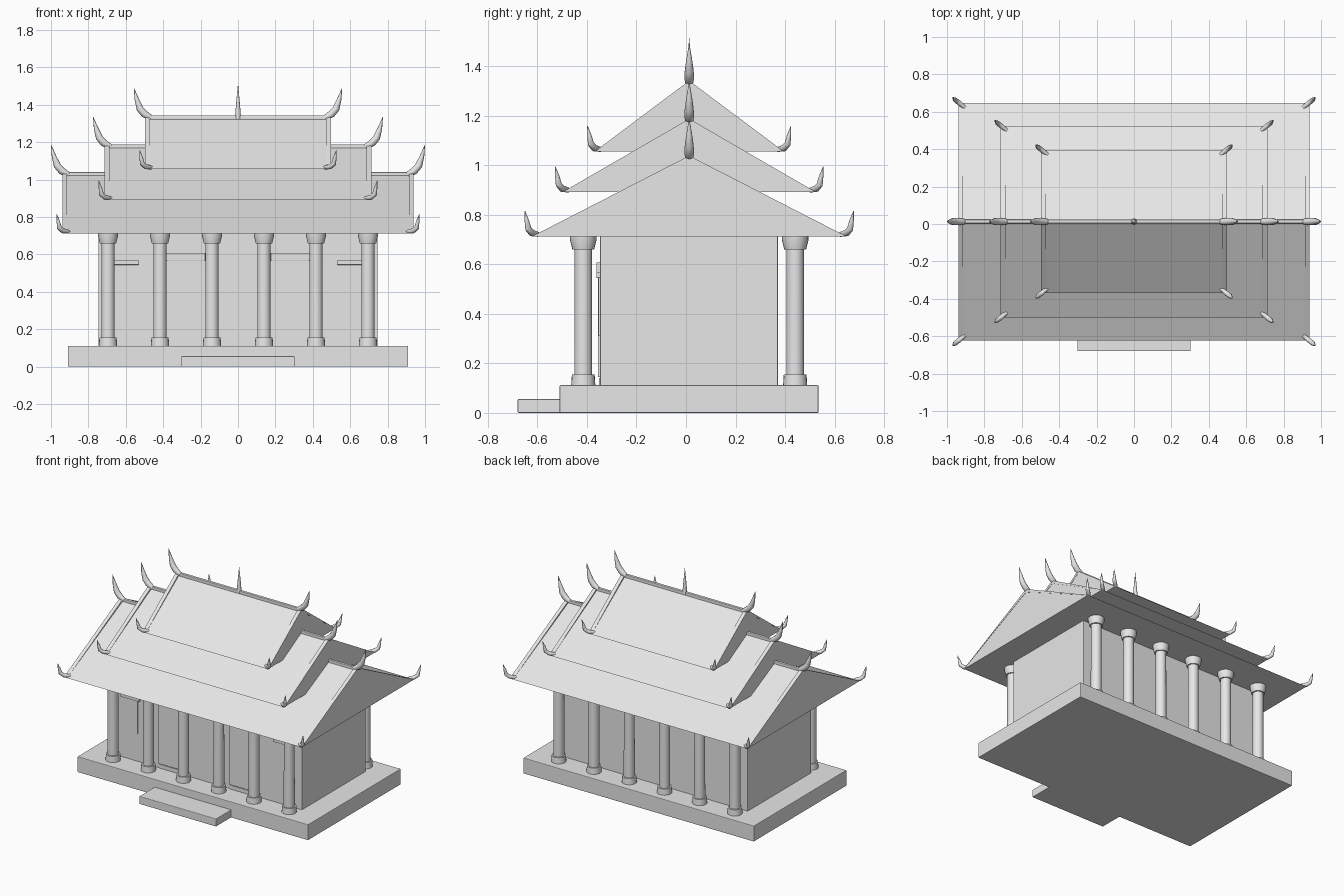
import bpy
import bmesh
from mathutils import Vector

cube = bpy.data.objects.get("Cube")
if cube:
    bpy.data.objects.remove(cube, do_unlink=True)

stone = bpy.data.materials.new("pale_grey")
stone.use_nodes = True
grey = (0.8, 0.8, 0.8, 1.0)
stone.diffuse_color = grey
stone.node_tree.nodes["Principled BSDF"].inputs["Base Color"].default_value = grey

CY = 0.013  # the hall is centred slightly behind the step


def add_object(name, bm, smooth=False):
    bmesh.ops.recalc_face_normals(bm, faces=bm.faces)
    mesh = bpy.data.meshes.new(name)
    bm.to_mesh(mesh)
    bm.free()
    mesh.materials.append(stone)
    obj = bpy.data.objects.new(name, mesh)
    bpy.context.collection.objects.link(obj)
    if smooth:
        bpy.ops.object.select_all(action='DESELECT')
        obj.select_set(True)
        bpy.context.view_layer.objects.active = obj
        bpy.ops.object.shade_smooth_by_angle(angle=0.7)
    return obj


def box(name, x, y, z, bevel=0.0):
    """Box between the (low, high) pairs on each axis."""
    bm = bmesh.new()
    bmesh.ops.create_cube(bm, size=1)
    for v in bm.verts:
        v.co = [a + (b - a) * (c + 0.5) for (a, b), c in zip((x, y, z), v.co)]
    obj = add_object(name, bm)
    if bevel:
        mod = obj.modifiers.new("soft_edges", 'BEVEL')
        mod.width = bevel
        mod.segments = 2
    return obj


def prism(name, outline, x0, x1):
    """Extrude a (y, z) outline along x."""
    bm = bmesh.new()
    face = bm.faces.new([bm.verts.new((x0, y, z)) for y, z in outline])
    geom = bmesh.ops.extrude_face_region(bm, geom=[face])["geom"]
    moved = [g for g in geom if isinstance(g, bmesh.types.BMVert)]
    bmesh.ops.translate(bm, verts=moved, vec=(x1 - x0, 0, 0))
    return add_object(name, bm)


def lathe(name, profile, x, y, sides=20):
    """Turn a (radius, z) profile about a vertical axis."""
    bm = bmesh.new()
    verts = [bm.verts.new((x + r, y, z)) for r, z in profile]
    edges = [bm.edges.new(pair) for pair in zip(verts, verts[1:])]
    bmesh.ops.spin(bm, geom=verts + edges, cent=(x, y, 0), axis=(0, 0, 1),
                   angle=6.2831853, steps=sides)
    bmesh.ops.remove_doubles(bm, verts=bm.verts, dist=0.0002)
    return add_object(name, bm, smooth=True)


def horn(name, start, steps, radii, sides=10):
    """Tapered tube swept through a list of offsets from start."""
    points = [Vector(start) + Vector(s) for s in steps]
    bm = bmesh.new()
    rings = []
    for i, (p, r) in enumerate(zip(points, radii)):
        tangent = points[min(i + 1, len(points) - 1)] - points[max(i - 1, 0)]
        turn = tangent.to_track_quat('Z', 'Y').to_matrix().to_4x4()
        ring = bmesh.ops.create_circle(bm, segments=sides, radius=r)["verts"]
        bmesh.ops.transform(bm, matrix=turn, verts=ring)
        bmesh.ops.translate(bm, vec=p, verts=ring)
        rings.append(ring)
    for a, b in zip(rings, rings[1:]):
        # align rings so the tube does not twist
        shift = min(range(sides), key=lambda k: sum(
            (a[j].co - b[(j + k) % sides].co).length for j in range(sides)))
        for j in range(sides):
            k = (j + 1) % sides
            bm.faces.new((a[j], a[k], b[(k + shift) % sides], b[(j + shift) % sides]))
    bm.faces.new(rings[0])
    bm.faces.new(rings[-1])
    return add_object(name, bm, smooth=True)


# Platform, entrance step and hall
box("platform", (-0.91, 0.91), (-0.51, 0.535), (0, 0.112), 0.004)
box("entrance_step", (-0.303, 0.303), (-0.68, -0.5), (0, 0.056), 0.004)
box("hall_walls", (-0.747, 0.747), (-0.347, 0.371), (0.105, 0.72), 0.004)

# Doors and windows on the front wall
for side, s in (("right", -1), ("left", 1)):
    def across(a, b):
        return tuple(sorted((s * a, s * b)))
    box(side + "_door", across(0.18, 0.378), (-0.355, -0.34), (0.145, 0.565))
    box(side + "_door_lintel", across(0.175, 0.383), (-0.362, -0.34), (0.565, 0.608), 0.003)
    box(side + "_door_sill", across(0.18, 0.378), (-0.352, -0.34), (0.112, 0.14))
    box(side + "_window", across(0.545, 0.665), (-0.354, -0.34), (0.31, 0.55))
    box(side + "_window_hood", across(0.528, 0.675), (-0.362, -0.34), (0.545, 0.568), 0.003)

# Colonnades on the front and back
column = [(0, 0.11), (0.049, 0.11), (0.046, 0.155), (0.036, 0.155), (0.035, 0.66),
          (0.044, 0.66), (0.054, 0.7), (0.054, 0.72), (0, 0.72)]
for row, y in (("front", -0.415), ("back", 0.441)):
    for i in range(6):
        lathe(f"{row}_column_{i + 1}", column, -0.695 + 0.278 * i, y)

# Three stacked gable roofs: half length, half depth, eave and ridge heights
tiers = (("lower", 0.937, 0.635, 0.713, 1.026),
         ("middle", 0.712, 0.512, 0.892, 1.175),
         ("upper", 0.494, 0.382, 1.056, 1.329))
for tier, hx, hy, eave, ridge in tiers:
    prism(tier + "_roof", [(CY - hy, eave), (CY + hy, eave), (CY, ridge)], -hx, hx)
    box(tier + "_ridge_beam", (-hx + 0.01, hx - 0.01), (CY - 0.01, CY + 0.01),
        (ridge - 0.02, ridge + 0.014), 0.004)
    for side, s in (("right", -1), ("left", 1)):
        # Raised gable trim that thins out toward the eaves
        prism(f"{tier}_{side}_gable_trim",
              [(CY - hy, eave), (CY, ridge - 0.01), (CY + hy, eave), (CY, ridge + 0.013)],
              s * (hx - 0.024), s * (hx + 0.002))
        # Upswept ridge horn
        horn(f"{tier}_{side}_ridge_horn", (s * (hx - 0.03), CY, ridge),
             [(0, 0, 0), (s * 0.036, 0, 0.022), (s * 0.06, 0, 0.05),
              (s * 0.077, 0, 0.1), (s * 0.092, 0, 0.16)],
             [0.015, 0.02, 0.019, 0.012, 0.001])
        # Small curled horns at the eave corners
        for end, t in (("front", -1), ("back", 1)):
            horn(f"{tier}_{side}_{end}_eave_horn",
                 (s * (hx - 0.032), CY + t * (hy - 0.025), eave + 0.008),
                 [(0, 0, 0), (s * 0.032, t * 0.026, 0.006), (s * 0.05, t * 0.04, 0.022),
                  (s * 0.056, t * 0.046, 0.055), (s * 0.064, t * 0.054, 0.095)],
                 [0.01, 0.014, 0.013, 0.009, 0.001])

# Central spire on the top ridge
lathe("ridge_spire", [(0, 1.325), (0.016, 1.325), (0.014, 1.36), (0.008, 1.43), (0, 1.515)],
      0, CY, 12)
